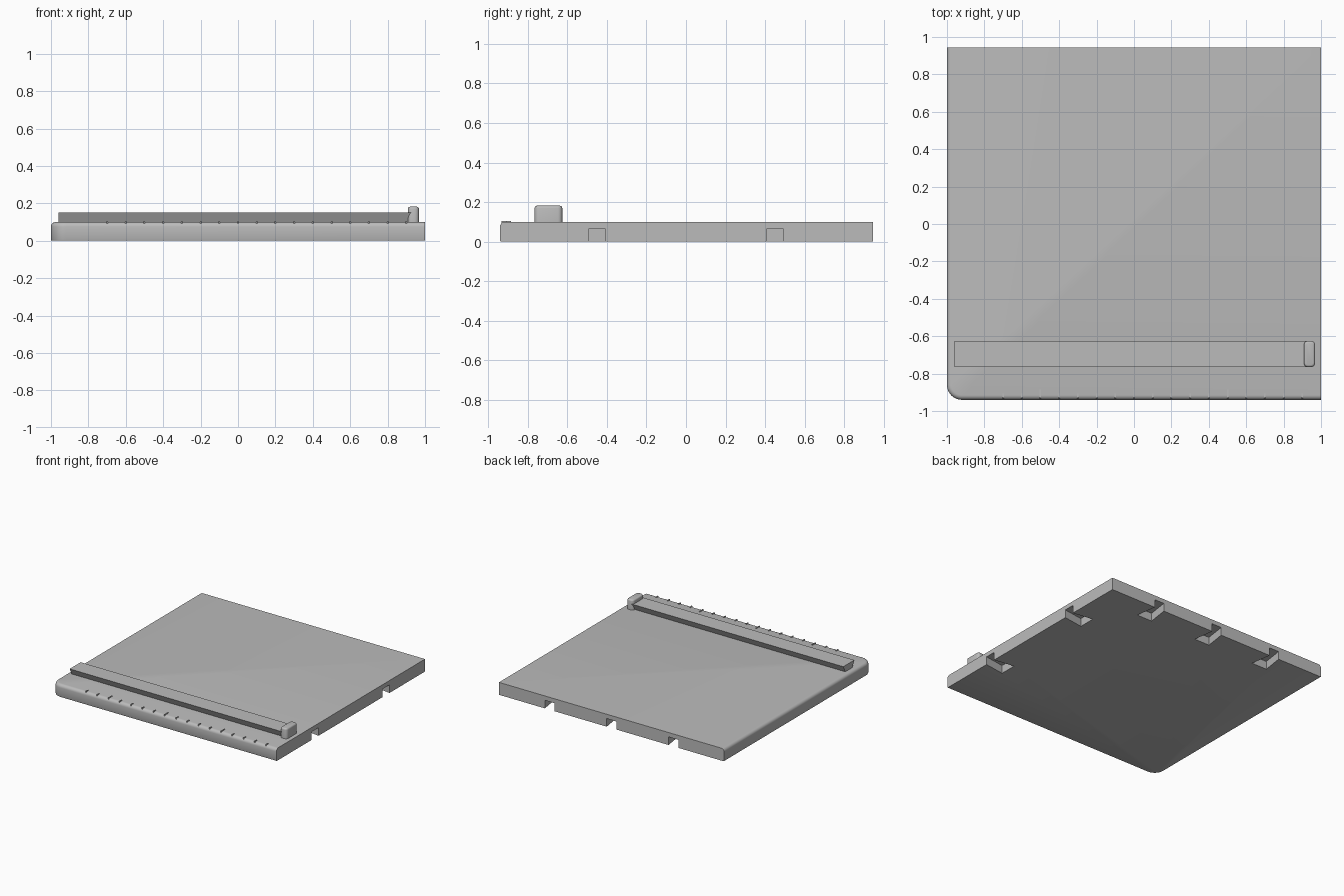
import bpy, bmesh, math

cube = bpy.data.objects.get("Cube")
if cube:
    bpy.data.objects.remove(cube, do_unlink=True)

grey = bpy.data.materials.new("plain_grey")
grey.use_nodes = True
COLOUR = (0.5, 0.5, 0.5, 1)
grey.diffuse_color = COLOUR
grey.node_tree.nodes["Principled BSDF"].inputs["Base Color"].default_value = COLOUR

FRONT, BACK, SIDE, TOP = -0.94, 0.945, 1.0, 0.1


def prism(name, points, offset, bevels=()):
    """Extrude a closed outline; bevels are (edge test, width, segments)."""
    bm = bmesh.new()
    base = bm.faces.new([bm.verts.new(p) for p in points])
    ext = bmesh.ops.extrude_face_region(bm, geom=[base])
    moved = [v for v in ext["geom"] if isinstance(v, bmesh.types.BMVert)]
    bmesh.ops.translate(bm, verts=moved, vec=offset)
    bmesh.ops.recalc_face_normals(bm, faces=bm.faces)
    for test, width, segments in bevels:
        edges = [e for e in bm.edges if test(e.verts[0].co, e.verts[1].co)]
        bmesh.ops.bevel(bm, geom=edges, offset=width, segments=segments,
                        profile=0.5, affect='EDGES')
    mesh = bpy.data.meshes.new(name)
    bm.to_mesh(mesh)
    bm.free()
    mesh.materials.append(grey)
    obj = bpy.data.objects.new(name, mesh)
    bpy.context.collection.objects.link(obj)
    return obj


def activate(obj):
    bpy.ops.object.select_all(action='DESELECT')
    obj.select_set(True)
    bpy.context.view_layer.objects.active = obj


def smooth(obj):
    activate(obj)
    bpy.ops.object.shade_smooth_by_angle(angle=math.radians(35))


def box(name, x0, x1, y0, y1, z0, z1, bevels=()):
    outline = [(x0, y0, z0), (x1, y0, z0), (x1, y1, z0), (x0, y1, z0)]
    return prism(name, outline, (0, 0, z1 - z0), bevels)


# Base plate: one round corner, soft front and outer edges
def outer_rim(height):
    def test(a, b):
        level = abs(a.z - height) < 1e-4 and abs(b.z - height) < 1e-4
        inner = (min(a.x, b.x) > SIDE - 1e-4) or (min(a.y, b.y) > BACK - 1e-4)
        return level and not inner
    return test


R = 0.08
corner = [(-SIDE + R - R * math.cos(t), FRONT + R - R * math.sin(t), 0)
          for t in (math.pi / 2 * i / 10 for i in range(11))]
outline = [(SIDE, BACK, 0), (-SIDE, BACK, 0)] + corner + [(SIDE, FRONT, 0)]
plate = prism("base_plate", outline, (0, 0, TOP),
              [(outer_rim(TOP), 0.025, 5), (outer_rim(0), 0.006, 2)])


# Dovetail connector sockets under the back and side edges
def socket(along, on_back):
    depth, mouth, inner, over = 0.17, 0.043, 0.068, 0.02
    pts = [(-mouth, -over), (mouth, -over), (mouth, 0),
           (inner, depth), (-inner, depth), (-mouth, 0)]
    if on_back:
        ring = [(along + w, BACK - d, -0.05) for w, d in pts]
    else:
        ring = [(SIDE - d, along + w, -0.05) for w, d in pts]
    return prism("socket_cutter", ring, (0, 0, 0.115))


cutters = [socket(x, True) for x in (-0.55, 0, 0.55)]
cutters += [socket(y, False) for y in (-0.45, 0.45)]
for cutter in cutters:
    cutter.hide_render = True
    activate(plate)
    mod = plate.modifiers.new("socket", 'BOOLEAN')
    mod.operation = 'DIFFERENCE'
    mod.solver = 'EXACT'
    mod.object = cutter
    bpy.ops.object.modifier_apply(modifier=mod.name)
    bpy.data.objects.remove(cutter, do_unlink=True)
smooth(plate)

# Undercut guide rail
MID = -0.695
section = [(-0.96, MID + y, z) for y, z in
           ((-0.045, TOP), (0.045, TOP), (0.07, 0.15), (-0.07, 0.15))]
prism("guide_rail", section, (1.9, 0, 0))

# Rounded stop at the end of the rail
stop = box("rail_stop", 0.908, 0.968, MID - 0.07, MID + 0.07, TOP, 0.182, [
    (lambda a, b: abs(a.z - b.z) > 0.05, 0.022, 4),
    (lambda a, b: min(a.z, b.z) > 0.18, 0.012, 3)])
smooth(stop)

# Raised measuring ticks along the front
for i in range(17):
    x = -0.7 + 0.1 * i
    back = -0.885 if i % 5 == 2 else -0.905
    box("scale_tick", x - 0.004, x + 0.004, -0.932, back, 0.09, 0.105)
